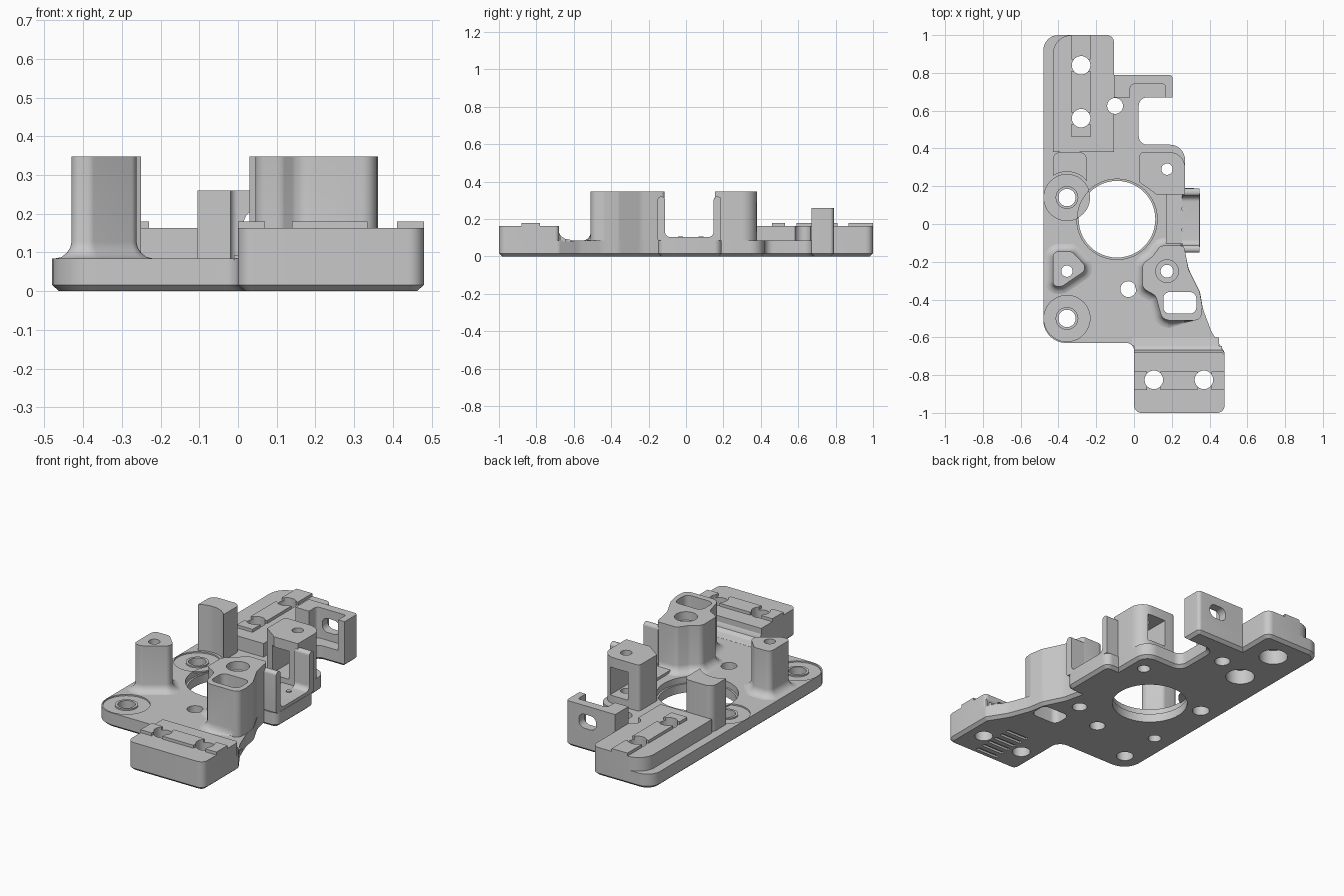
import bpy, bmesh, math
from mathutils import Vector
from mathutils.geometry import tessellate_polygon

if "Cube" in bpy.data.objects:
    bpy.data.objects.remove(bpy.data.objects["Cube"])

metal = bpy.data.materials.new("light_grey_metal")
metal.diffuse_color = (0.58, 0.58, 0.58, 1)
metal.use_nodes = True
metal.node_tree.nodes["Principled BSDF"].inputs["Base Color"].default_value = metal.diffuse_color
T = .085   # plate thickness


def rounded(corners, seg=8):
    """Corner list (x, y, radius) -> outline points with true arcs."""
    out, n = [], len(corners)
    for i, (x, y, r) in enumerate(corners):
        p = Vector((x, y))
        a = Vector(corners[i - 1][:2]) - p
        b = Vector(corners[(i + 1) % n][:2]) - p
        if r <= 0:
            out.append(p)
            continue
        half = a.angle(b) / 2
        t = min(r / math.tan(half), 0.49 * a.length, 0.49 * b.length)
        r = t * math.tan(half)
        a.normalize()
        b.normalize()
        c = p + (a + b).normalized() * (r / math.sin(half))
        u, v, phi = p + a * t - c, p + b * t - c, math.pi - 2 * half
        for k in range(seg + 1):
            f = k / seg
            out.append(c + (u * math.sin((1 - f) * phi) + v * math.sin(f * phi)) / math.sin(phi))
    return out


def offset(pts, d, limit):
    """Move a counter-clockwise outline outwards by d, except right of the limit."""
    out, n = [], len(pts)
    for i, p in enumerate(pts):
        e1 = (p - pts[i - 1]).normalized()
        e2 = (pts[(i + 1) % n] - p).normalized()
        n1, n2 = Vector((e1.y, -e1.x)), Vector((e2.y, -e2.x))
        out.append(p + (n1 + n2) * (d / max(0.3, 1 + n1.dot(n2))) if p.x < limit else p)
    return out


def circle(x, y, r, seg=48):
    return [Vector((x + r * math.cos(2 * math.pi * i / seg),
                    y + r * math.sin(2 * math.pi * i / seg))) for i in range(seg)]


def rect(x0, x1, y0, y1, r=0):
    return rounded([(x0, y0, r), (x1, y0, r), (x1, y1, r), (x0, y1, r)])


def bore(x, y, *steps):
    """Hole as rings (radius, z) from bottom to top."""
    return [(circle(x, y, r), z) for r, z in steps]


def solid(name, outline, levels, holes=(), pockets=(), limit=9, axis='z'):
    """Outline lofted through (offset, height) levels; holes go through, pockets end blind."""
    verts, faces, low, high = [], [], [], []

    def ring(pts, z):
        start = len(verts)
        verts.extend((p.x, p.y, z) if axis == 'z' else (p.x, z, p.y) if axis == 'y'
                     else (z, p.x, p.y) for p in pts)
        return list(range(start, len(verts)))

    def walls(rings):
        for a, b in zip(rings, rings[1:]):
            for i in range(len(a)):
                faces.append((a[i - 1], a[i], b[i], b[i - 1]))

    def cap(loops):
        flat = [i for l in loops for i in l]
        z = 'zyx'.index(axis)
        keep = [k for k in range(3) if k != 2 - z]
        polys = [[Vector((verts[i][keep[0]], verts[i][keep[1]], 0)) for i in l] for l in loops]
        faces.extend(tuple(flat[k] for k in t) for t in tessellate_polygon(polys))

    for kind, shape in [('out', [(offset(outline, d, limit), z) for d, z in levels])] + \
            [('hole', h) for h in holes] + [('pocket', p) for p in pockets]:
        rings = [ring(pts, z) for pts, z in shape]
        walls(rings)
        low.append(rings[0])
        if kind == 'pocket':
            cap([rings[-1]])
        else:
            high.append(rings[-1])
    cap(low)
    cap(high)
    me = bpy.data.meshes.new(name)
    me.from_pydata(verts, [], faces)
    bm = bmesh.new()
    bm.from_mesh(me)
    bmesh.ops.recalc_face_normals(bm, faces=bm.faces)
    bm.to_mesh(me)
    bm.free()
    me.materials.append(metal)
    ob = bpy.data.objects.new(name, me)
    bpy.context.collection.objects.link(ob)
    return ob


def prism(name, outline, z0, z1, **kw):
    return solid(name, outline, [(0, z0), (0, z1)], **kw)


def cut(target, cutter):
    m = target.modifiers.new("cut", 'BOOLEAN')
    m.operation, m.solver, m.object = 'DIFFERENCE', 'EXACT', cutter
    bpy.context.view_layer.objects.active = target
    bpy.ops.object.modifier_apply(modifier=m.name)
    bpy.data.objects.remove(cutter)


# Base plate: chamfered underside, bores, bearing seats with lips, shallow grooves
OUTLINE = rounded([
    (0, -1, .04), (.48, -1, .04), (.48, -.68, .03), (.41, -.57, .2), (.365, -.45, .2),
    (.35, -.36, .1), (.29, -.24, .15), (.27, -.15, 0), (.35, -.15, .04), (.35, .19, .04),
    (.27, .19, 0), (.27, .42, .08), (.025, .42, .045), (.025, .67, .045), (.205, .67, 0),
    (.205, .79, .02), (-.105, .79, 0), (-.105, 1, .04), (-.48, 1, .08),
    (-.48, -.63, .12), (0, -.63, .04)])
SLOT = rect(.155, .33, -.475, -.36, .035)
holes = [bore(x, y, (r, 0), (r, T)) for x, y, r in [
    (-.28, .84, .078), (-.28, .56, .078), (.105, -.825, .049), (.37, -.825, .049),
    (-.1, .625, .042), (-.03, -.345, .042), (.175, -.25, .04), (-.355, -.25, .035),
    (.175, .29, .035)]]
holes += [bore(-.355, y, (.046, 0), (.046, T), (.06, T), (.06, .077), (.122, .077), (.122, T))
          for y in (.14, -.5)]
holes += [bore(-.09, .025, (.203, 0), (.203, .05), (.213, .05), (.213, T)),
          [(SLOT, 0), (SLOT, T)]]
grooves = []
for i in range(6):
    g = rect(.17, .31, -.96 + i * .05, -.94 + i * .05)
    grooves.append([(g, 0), (g, .012)])
solid("base_plate", OUTLINE, [(-.018, 0), (0, .016), (0, T)], holes, grooves)

# Front block with its bolt holes, and a fillet down to the plate
prism("front_block", rounded([(0, -1, .04), (.48, -1, .04), (.48, -.68, .02), (0, -.68, 0)]), T, .163,
      holes=[bore(x, -.825, (.049, T), (.049, .163)) for x in (.105, .37)])
for i, (x0, x1, y0, z0, y1, z1) in enumerate([
        (0, .475, -.68, .13, -.668, .108), (0, .465, -.668, .108, -.645, .094),
        (-.01, .45, -.645, .094, -.6, .0855)]):
    prism("front_fillet", [Vector(p) for p in ((y0, .08), (y1, .08), (y1, z1), (y0, z0))],
          x0, x1, axis='x')

# Long rear block, notched by the small bore
rear = prism("rear_block", rounded([(-.43, .38, 0), (-.105, .38, 0), (-.105, 1, .04), (-.43, 1, .1)]),
             T, .163, holes=[bore(-.28, y, (.049, T), (.049, .163)) for y in (.84, .56)])
cut(rear, prism("bore_cut", circle(-.1, .625, .042), 0, .4))

# Raised pads around the bolt holes
for x0, x1 in ((0, .07), (.14, .335), (.41, .48)):
    pad = prism("front_pad", rect(x0, x1, -.88, -.78), .163, .18)
    for x in (.105, .37):
        cut(pad, prism("bore_cut", circle(x, -.825, .049), .1, .3))
for y0, y1 in ((.46, .53), (.59, .81), (.87, 1)):
    pad = prism("rear_pad", rect(-.33, -.23, y0, y1), .163, .18)
    for y in (.84, .56):
        cut(pad, prism("bore_cut", circle(-.28, y, .049), .1, .3))

# Left posts: the rear one is hollowed round the bearing seat, the front one flares at its foot
arc = [Vector((x, .14 + math.sqrt(.137 ** 2 - (x + .355) ** 2)))
       for x in [-.43 + .18 * i / 10 for i in range(11)]]
prism("rear_left_post", arc + rounded([(-.25, .3, 0), (-.25, .38, .04), (-.43, .38, .04),
                                       (-.43, .3, 0)])[1:-1], T, .348)
SKIRT = [(.04, T), (.026, .088), (.012, .099), (.003, .113), (0, .127), (0, .348)]
solid("front_left_post", rounded([(-.43, -.33, .03), (-.38, -.33, .03), (-.262, -.25, .03),
                                  (-.262, -.215, .03), (-.33, -.145, .03), (-.43, -.145, .03)]),
      SKIRT, [bore(-.355, -.25, (.03, T), (.03, .348))])

# Right rear tower with a window through it
tower = prism("rear_tower", rounded([(.03, .22, 0), (.08, .185, 0), (.12, .155, 0), (.27, .155, 0),
                                     (.27, .38, .08), (.03, .38, .02)]), T, .348,
              holes=[bore(.175, .29, (.03, T), (.03, .348))])
cut(tower, prism("window_cut", rect(.1, .215, .13, .29), .1, .5, axis='y'))

# Right front tower with slot and stepped bore
solid("front_tower", rounded([(.15, -.51, .05), (.355, -.51, .05), (.362, -.44, .02), (.348, -.36, .05),
                              (.288, -.24, .1), (.265, -.115, .02), (.14, -.115, .03),
                              (.1, -.17, .05), (.045, -.21, .04), (.045, -.34, .04),
                              (.115, -.38, .04)]), SKIRT,
      [bore(.175, -.25, (.034, T), (.034, .3), (.06, .3), (.06, .348)),
       [(SLOT, T), (SLOT, .348)]], limit=.25)

# Sensor tray: floor with pin holes and a U-shaped rail
prism("tray_floor", rect(.17, .27, -.115, .155), T, .1,
      holes=[])
prism("tray_rail", rounded([(-.152, T, .01), (.188, T, .01), (.188, .32, .018), (.148, .32, .018),
                            (.148, .103, .03), (-.113, .103, .03), (-.113, .32, .018),
                            (-.152, .32, .018)]), .255, .348, axis='x')
for y in (.08, -.03):
    prism("tray_pin", circle(.265, y, .014, 16), .1, .108)

# Rear side wall, recessed towards the front with a rounded slot
wall = prism("side_wall", rounded([(-.105, .67, 0), (-.02, .67, 0), (-.02, .74, .02), (.165, .74, .01),
                                   (.165, .67, 0), (.205, .67, 0), (.205, .79, .02),
                                   (-.105, .79, 0)]), T, .26)
cut(wall, prism("slot_cut", rect(.015, .125, .13, .21, .035), .7, .9, axis='y'))

# Drop hidden undersides resting on the plate, then shade
for ob in list(bpy.context.collection.objects):
    if ob.name not in ("base_plate", "rear_block"):
        bm = bmesh.new()
        bm.from_mesh(ob.data)
        hidden = [f for f in bm.faces if f.normal.z < -.9 and f.calc_center_median().z < T + .001]
        bmesh.ops.delete(bm, geom=hidden, context='FACES')
        bm.to_mesh(ob.data)
        bm.free()
    ob.select_set(True)
    bpy.context.view_layer.objects.active = ob
bpy.ops.object.shade_smooth_by_angle(angle=math.radians(30))
